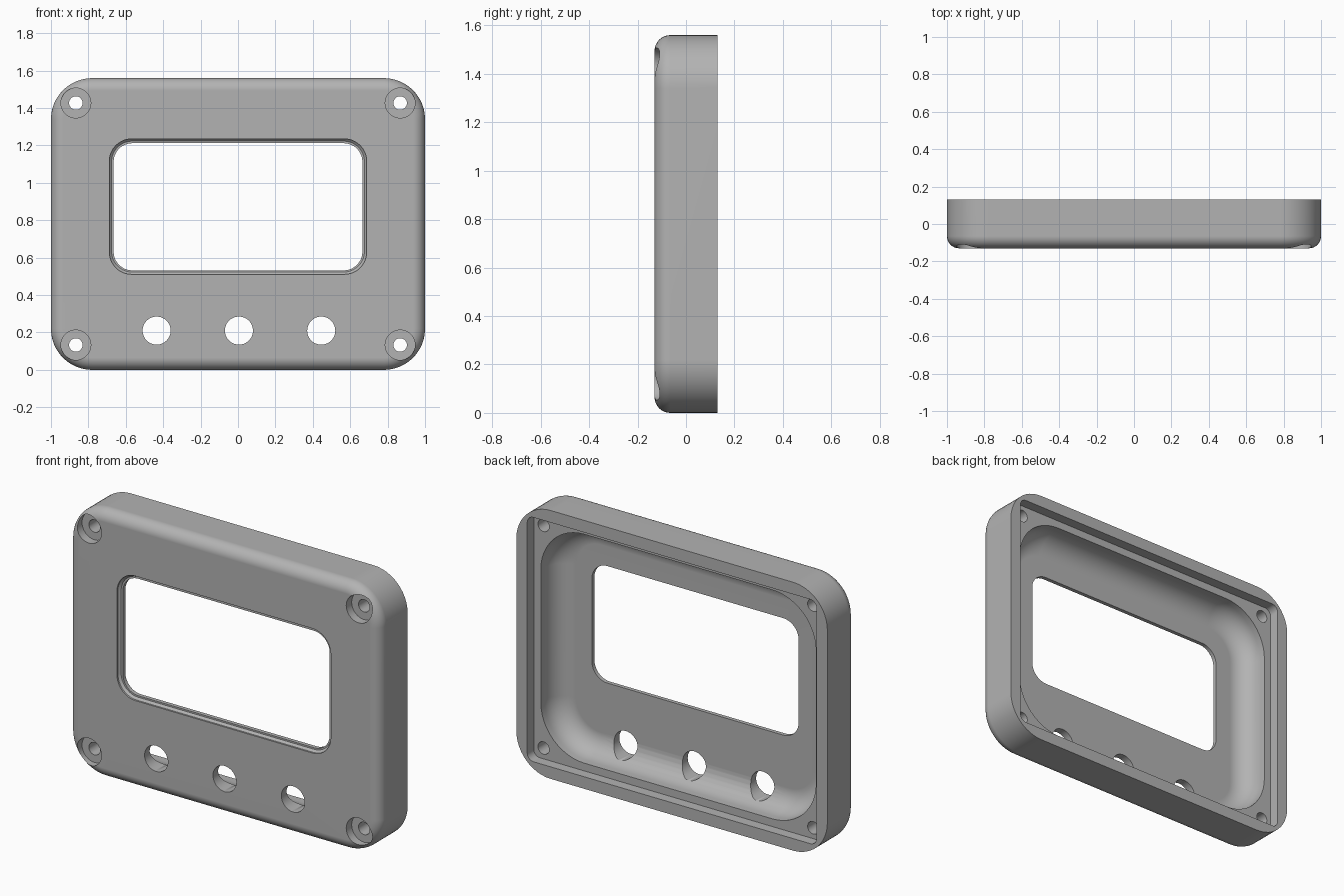
import bpy, bmesh, math

cube = bpy.data.objects.get("Cube")
if cube:
    bpy.data.objects.remove(cube, do_unlink=True)

MID = 0.78            # height of the panel centre
FRONT, BACK = -0.13, 0.13

grey = bpy.data.materials.new("plain grey")
grey.use_nodes = True
colour = (0.45, 0.45, 0.45, 1)
grey.diffuse_color = colour
grey.node_tree.nodes["Principled BSDF"].inputs["Base Color"].default_value = colour


def outline(hw, hh, r, steps):
    """Rounded rectangle points in the x-z plane."""
    pts = []
    for k, (sx, sz) in enumerate([(1, 1), (-1, 1), (-1, -1), (1, -1)]):
        for i in range(steps + 1):
            a = math.pi / 2 * (k + i / steps)
            pts.append((sx * (hw - r) + r * math.cos(a),
                        sz * (hh - r) + r * math.sin(a)))
    return pts


def loft(name, rings, x=0, z=MID, steps=12):
    """Solid through rounded rectangles given as (half width, half height, radius, y)."""
    bm = bmesh.new()
    loops = [[bm.verts.new((x + px, y, z + pz)) for px, pz in outline(hw, hh, r, steps)]
             for hw, hh, r, y in rings]
    n = len(loops[0])
    for a, b in zip(loops, loops[1:]):
        for i in range(n):
            j = (i + 1) % n
            bm.faces.new((a[i], a[j], b[j], b[i]))
    bm.faces.new(loops[0])
    bm.faces.new(loops[-1])
    bmesh.ops.remove_doubles(bm, verts=bm.verts, dist=1e-5)
    bmesh.ops.recalc_face_normals(bm, faces=bm.faces)
    mesh = bpy.data.meshes.new(name)
    bm.to_mesh(mesh)
    bm.free()
    mesh.materials.append(grey)
    ob = bpy.data.objects.new(name, mesh)
    bpy.context.collection.objects.link(ob)
    return ob


def fillet(hw, hh, r, y, size, steps=8):
    """Rings of a rounded edge that starts on the flat at y and runs towards +y."""
    rings = []
    for i in range(steps + 1):
        a = math.pi / 2 * i / steps
        d = size * (1 - math.sin(a))
        rings.append((hw - d, hh - d, r - d, y + size * (1 - math.cos(a))))
    return rings


def drill(name, x, z, r, y0, y1):
    return loft(name, [(r, r, r, y0), (r, r, r, y1)], x, z)


# Outer casing with a rounded front edge
casing = loft("casing", fillet(1, 0.78, 0.22, FRONT, 0.065) + [(1, 0.78, 0.22, BACK)])

cutters = []
# Lid recess and rounded cavity at the back
cutters.append(loft("lid_recess", [(0.93, 0.71, 0.04, 0.07), (0.93, 0.71, 0.04, 0.2)]))
cutters.append(loft("cavity", fillet(0.885, 0.665, 0.28, -0.085, 0.12)
                    + [(0.885, 0.665, 0.28, 0.1)]))

# Screen window with a stepped, slightly sloping rim
cutters.append(loft("window", [(0.665, 0.34, 0.1, -0.2), (0.665, 0.34, 0.1, 0)], z=0.872))
cutters.append(loft("window_rim", [(0.688, 0.362, 0.12, -0.15), (0.688, 0.362, 0.12, -0.12),
                                   (0.676, 0.35, 0.11, -0.108)], z=0.873))

# Button holes
for x in (-0.435, 0.005, 0.445):
    cutters.append(drill("button_hole", x, 0.21, 0.075, -0.2, 0))

# Corner screw holes with counterbores
for sx in (-1, 1):
    for sz in (-1, 1):
        x, z = sx * 0.867, MID + sz * 0.647
        cutters.append(drill("screw_hole", x, z, 0.036, -0.2, 0.1))
        cutters.append(drill("counterbore", x, z, 0.08, -0.2, -0.08))

for c in cutters:
    mod = casing.modifiers.new(c.name, "BOOLEAN")
    mod.operation = "DIFFERENCE"
    mod.solver = "EXACT"
    mod.object = c

# Bake the cuts, then discard the cutters
bpy.context.view_layer.update()
graph = bpy.context.evaluated_depsgraph_get()
baked = bpy.data.meshes.new_from_object(casing.evaluated_get(graph))
casing.modifiers.clear()
casing.data = baked
for c in cutters:
    bpy.data.objects.remove(c, do_unlink=True)

# Smooth curves, crisp edges
bpy.ops.object.select_all(action="DESELECT")
casing.select_set(True)
bpy.context.view_layer.objects.active = casing
bpy.ops.object.shade_smooth_by_angle(angle=math.radians(30))
weighted = casing.modifiers.new("even_shading", "WEIGHTED_NORMAL")
weighted.keep_sharp = True
